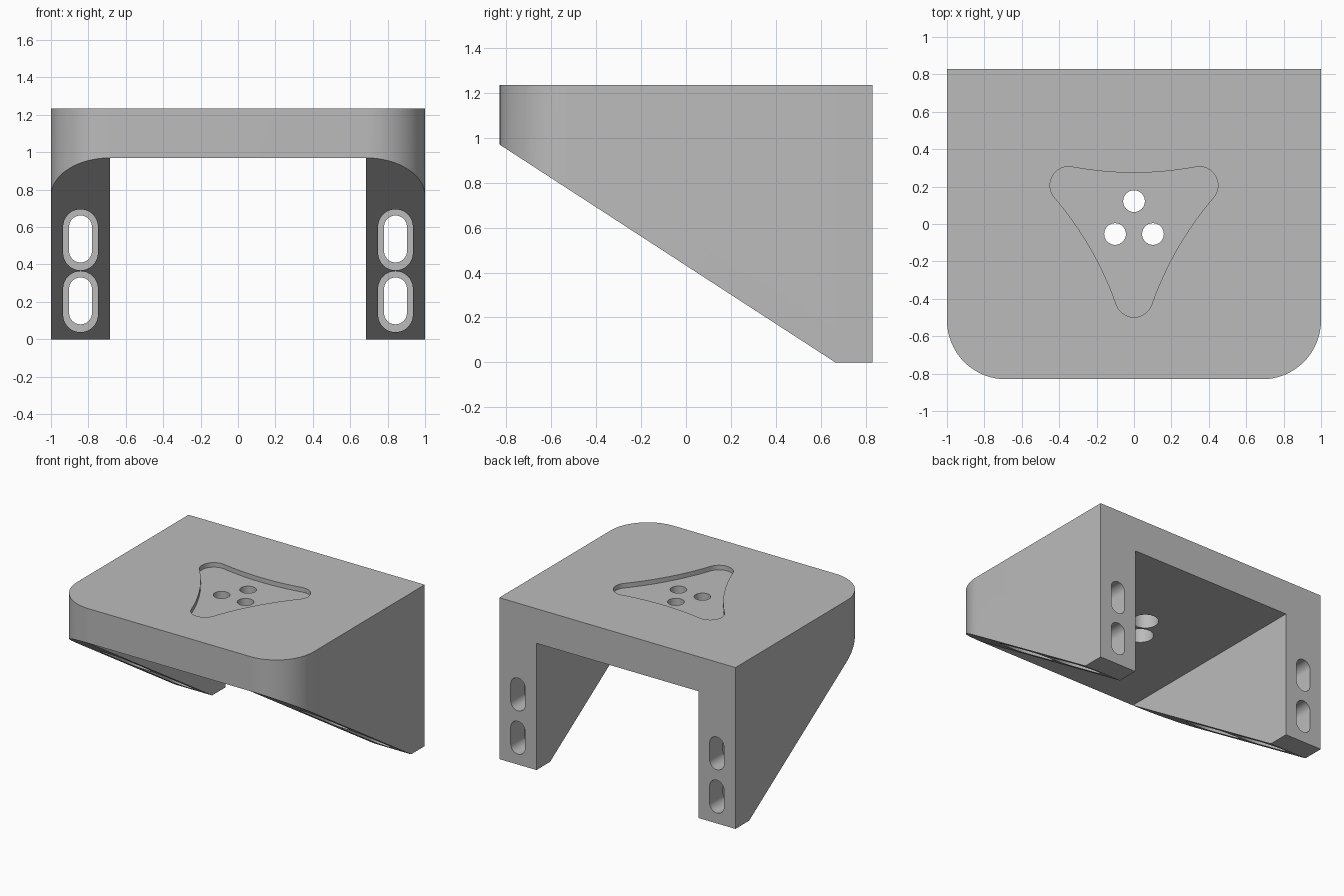
import bpy
import bmesh
from math import cos, sin, pi, radians, atan2, hypot

cube = bpy.data.objects.get("Cube")
if cube:
    bpy.data.objects.remove(cube, do_unlink=True)

grey = bpy.data.materials.new("plain grey")
grey.use_nodes = True
grey.diffuse_color = (0.5, 0.5, 0.5, 1)
grey.node_tree.nodes["Principled BSDF"].inputs["Base Color"].default_value = (0.5, 0.5, 0.5, 1)

# Place a 2D outline in space, at a given depth along the extrusion axis
PLACE = {
    "x": lambda u, v, d: (d, u, v),
    "y": lambda u, v, d: (u, d, v),
    "z": lambda u, v, d: (u, v, d),
}


def prism(name, outline, axis, low, high):
    bm = bmesh.new()
    rings = [[bm.verts.new(PLACE[axis](u, v, d)) for u, v in outline] for d in (low, high)]
    for ring in rings:
        bm.faces.new(ring)
    n = len(outline)
    for i in range(n):
        j = (i + 1) % n
        bm.faces.new((rings[0][i], rings[0][j], rings[1][j], rings[1][i]))
    bmesh.ops.recalc_face_normals(bm, faces=bm.faces[:])
    mesh = bpy.data.meshes.new(name)
    bm.to_mesh(mesh)
    bm.free()
    mesh.materials.append(grey)
    obj = bpy.data.objects.new(name, mesh)
    bpy.context.collection.objects.link(obj)
    return obj


def arc(cx, cy, r, start, end, steps):
    angles = [start + (end - start) * i / steps for i in range(steps + 1)]
    return [(cx + r * cos(a), cy + r * sin(a)) for a in angles]


def circle(cx, cy, r):
    return arc(cx, cy, r, 0, 2 * pi, 40)[:-1]


def slot(cx, low, high, r):
    return arc(cx, high - r, r, 0, pi, 20) + arc(cx, low + r, r, pi, 2 * pi, 20)


def combine(target, tool, operation="DIFFERENCE"):
    mod = target.modifiers.new(tool.name, "BOOLEAN")
    mod.operation = operation
    mod.solver = "EXACT"
    mod.object = tool
    bpy.context.view_layer.objects.active = target
    bpy.ops.object.modifier_apply(modifier=mod.name)
    bpy.data.objects.remove(tool, do_unlink=True)


WIDTH, DEPTH, TOP, UNDER = 1.0, 0.83, 1.235, 0.97
CORNER, INNER = 0.315, 0.685

# Body: sloped side profile, trimmed by a plan with rounded front corners
side = [(-DEPTH, UNDER), (0.665, 0), (DEPTH, 0), (DEPTH, TOP), (-DEPTH, TOP)]
bracket = prism("mounting_bracket", side, "x", -WIDTH, WIDTH)
cx, cy = WIDTH - CORNER, CORNER - DEPTH
plan = [(WIDTH, 1), (-WIDTH, 1)]
plan += arc(-cx, cy, CORNER, pi, 1.5 * pi, 24) + arc(cx, cy, CORNER, 1.5 * pi, 2 * pi, 24)
combine(bracket, prism("plan_trim", plan, "z", -1, 2), "INTERSECT")

# Open space between the two legs
gap = [(-INNER, -1), (INNER, -1), (INNER, UNDER), (-INNER, UNDER)]
combine(bracket, prism("leg_gap", gap, "y", -1, 1))

# Screw slots through the legs, with wide head recesses from the front
for x in (-0.842, 0.842):
    for base in (0.08, 0.411):
        combine(bracket, prism("head_recess", slot(x, base - 0.042, base + 0.284, 0.093), "y", -1, 0.665))
        combine(bracket, prism("screw_slot", slot(x, base, base + 0.251, 0.061), "y", 0.5, 1))

# Shallow three-lobed pocket: rounded lobes joined by gently concave sides
LOBE, REACH, WAIST, MID = 0.1, 0.403, 0.269, 0.005
half = REACH * cos(radians(30))
lift = WAIST - REACH * 0.5
big = (half ** 2 + lift ** 2 - LOBE ** 2) / (2 * (LOBE - lift))
far = WAIST + big
spread = atan2(half, far - REACH * 0.5)
pocket = []
for k in range(3):
    turn = radians(120 * k)
    piece = arc(REACH * cos(pi / 6), REACH * sin(pi / 6), LOBE,
                pi / 6 - pi / 3 - spread, pi / 2 + spread, 24)
    piece += arc(0, far, big, 1.5 * pi + spread, 1.5 * pi - spread, 16)[1:-1]
    pocket += [(u * cos(turn) - v * sin(turn), u * sin(turn) + v * cos(turn) + MID) for u, v in piece]
combine(bracket, prism("top_pocket", pocket, "z", TOP - 0.035, TOP + 1))

# Three bolt holes, with wide head recesses from below
for k in range(3):
    a = radians(90 + 120 * k)
    x, y = 0.117 * cos(a), MID + 0.117 * sin(a)
    combine(bracket, prism("bolt_recess", circle(x, y, 0.093), "z", 0.5, 1.12))
    combine(bracket, prism("bolt_hole", circle(x, y, 0.058), "z", 1, 2))

# Smooth the curved walls and keep the edges crisp
bpy.ops.object.select_all(action="DESELECT")
bracket.select_set(True)
bpy.context.view_layer.objects.active = bracket
bpy.ops.object.shade_smooth_by_angle(angle=radians(30))
